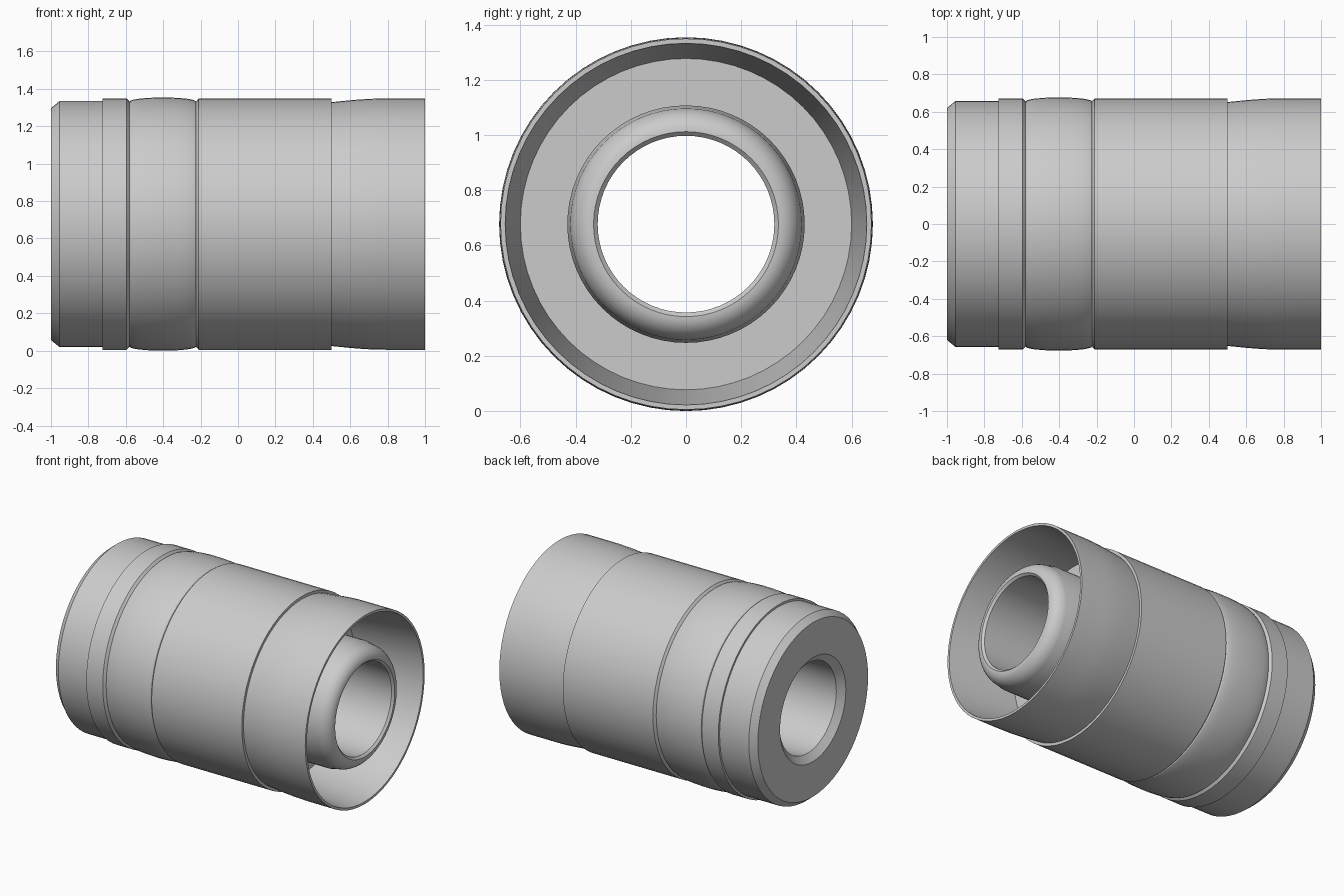
import bpy, bmesh, math

cube = bpy.data.objects.get("Cube")
if cube:
    bpy.data.objects.remove(cube, do_unlink=True)

SEGMENTS = 64
AXIS_Z = 0.677

grey = bpy.data.materials.new("light_grey")
grey.use_nodes = True
COLOUR = (0.6, 0.6, 0.6, 1)
grey.diffuse_color = COLOUR
grey.node_tree.nodes["Principled BSDF"].inputs["Base Color"].default_value = COLOUR


def lathe(name, profile):
    """Revolve (x, radius) points about the lengthwise axis; outside runs toward +x."""
    bm = bmesh.new()
    rings = []
    for x, r in profile:
        angles = [2 * math.pi * k / SEGMENTS for k in range(SEGMENTS)]
        rings.append([bm.verts.new((x, r * math.cos(a), r * math.sin(a))) for a in angles])
    for near, far in zip(rings, rings[1:]):
        for k in range(SEGMENTS):
            n = (k + 1) % SEGMENTS
            bm.faces.new((near[k], near[n], far[n], far[k]))
    mesh = bpy.data.meshes.new(name)
    bm.to_mesh(mesh)
    bm.free()
    obj = bpy.data.objects.new(name, mesh)
    obj.location.z = AXIS_Z
    mesh.materials.append(grey)
    bpy.context.collection.objects.link(obj)
    bpy.ops.object.select_all(action='DESELECT')
    obj.select_set(True)
    bpy.context.view_layer.objects.active = obj
    bpy.ops.object.shade_smooth_by_angle(angle=math.radians(25))
    return obj


def arc(cx, cr, rx, rr, start, end, steps):
    """Elliptical arc in the (x, radius) plane, angles in degrees."""
    angles = [math.radians(start + (end - start) * i / steps) for i in range(steps + 1)]
    return [(cx + rx * math.cos(a), cr + rr * math.sin(a)) for a in angles]


# Outer body: flat end, chamfer, collar, bulged band, main barrel, flared cup
end_cap = [(-1, 0.37), (-1, 0.62), (-0.955, 0.657), (-0.725, 0.657)]
collar = [(-0.725, 0.672), (-0.595, 0.672), (-0.58, 0.655)]
bulge = arc(-0.402, 0.655, 0.178, 0.022, 180, 0, 12)[1:]
barrel = [(-0.21, 0.672), (0.5, 0.672), (0.5, 0.652)]
flare = [(0.5 + 0.3 * t, 0.652 + 0.02 * math.sin(t * math.pi / 2))
         for t in (i / 6 for i in range(1, 7))]
cup = [(1, 0.672), (1, 0.655), (0.5, 0.6), (0.5, 0.43)]
lathe("outer_body", end_cap + collar + bulge + barrel + flare + cup)

# Inner tube: rounded lip at the open end, straight bore, chamfer at the flat end
lip = arc(0.9, 0.335, 0.1, 0.085, 90, 0, 10)
lathe("inner_tube", [(0.5, 0.43), (0.86, 0.43)] + lip
      + [(0.985, 0.32), (-0.96, 0.32), (-1, 0.37)])
